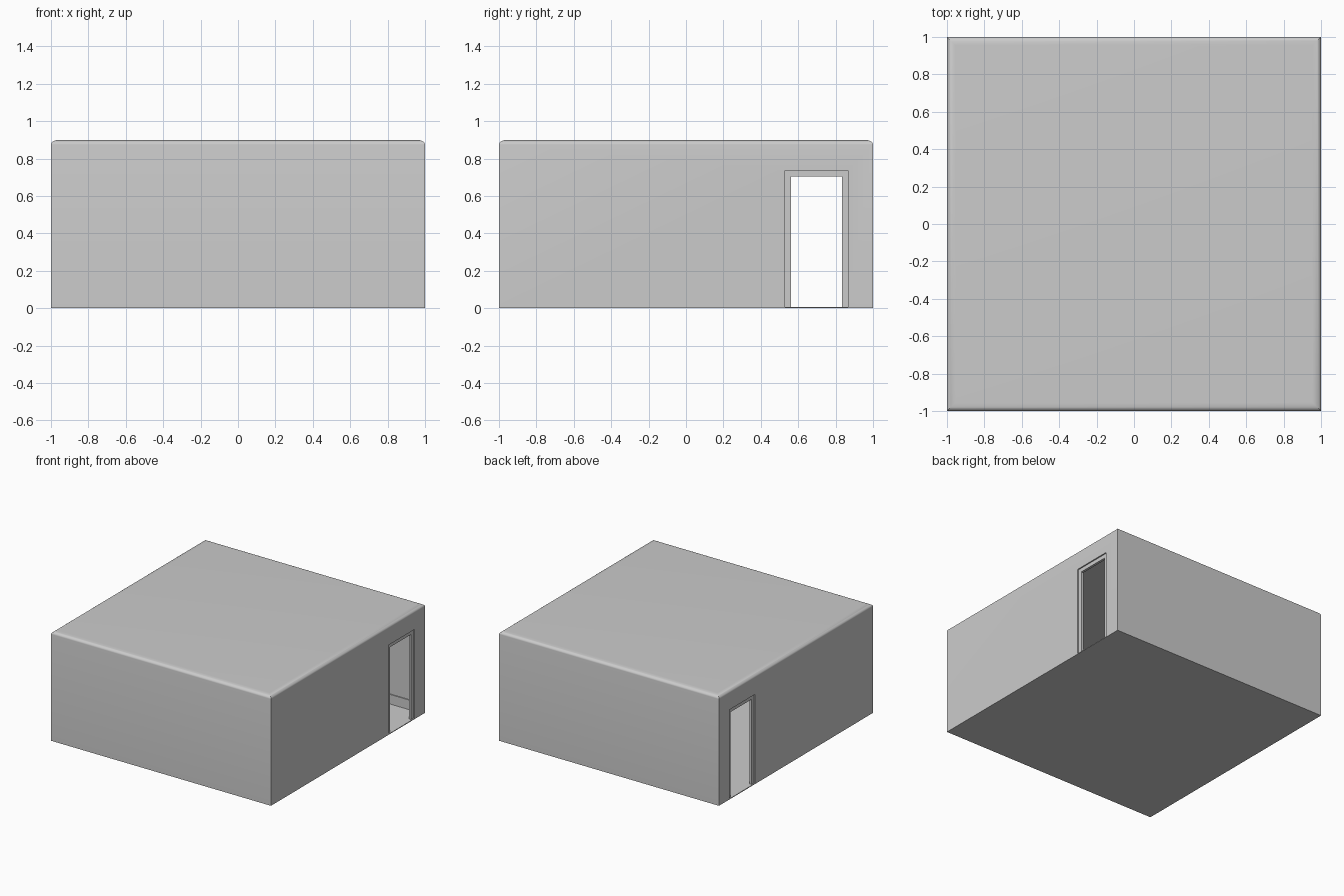
import bpy, bmesh
from math import sin, cos, pi

if "Cube" in bpy.data.objects:
    bpy.data.objects.remove(bpy.data.objects["Cube"])

WALL, FLOOR, CEIL = 0.025, 0.006, 0.875
DOOR_Y0, DOOR_Y1, DOOR_TOP = 0.53, 0.865, 0.737
TRIM = 0.032


def make_object(name, bm):
    bm.normal_update()
    mesh = bpy.data.meshes.new(name)
    bm.to_mesh(mesh)
    bm.free()
    ob = bpy.data.objects.new(name, mesh)
    bpy.context.collection.objects.link(ob)
    return ob


def add_box(bm, lo, hi):
    verts = bmesh.ops.create_cube(bm, size=1)["verts"]
    for v in verts:
        v.co = [lo[i] if v.co[i] < 0 else hi[i] for i in range(3)]
    return list({f for v in verts for f in v.link_faces})


def square(bm, r, z):
    return [bm.verts.new((x * r, y * r, z))
            for x, y in ((-1, -1), (1, -1), (1, 1), (-1, 1))]


def use_active(ob):
    bpy.ops.object.select_all(action='DESELECT')
    ob.select_set(True)
    bpy.context.view_layer.objects.active = ob


def cut(ob, cutter):
    mod = ob.modifiers.new("doorways", 'BOOLEAN')
    mod.object = cutter
    mod.operation = 'DIFFERENCE'
    mod.solver = 'EXACT'
    use_active(ob)
    bpy.ops.object.modifier_apply(modifier=mod.name)


# room shell: straight walls, softly rounded roof edge, hollow inside
bm = bmesh.new()
profile = [(1, 0)]
for i in range(9):
    a = i / 8 * pi / 2
    profile.append((0.955 + 0.045 * cos(a), 0.875 + 0.025 * sin(a)))
rings = [square(bm, r, z) for r, z in profile]
for lower, upper in zip(rings, rings[1:]):
    for i in range(4):
        j = (i + 1) % 4
        bm.faces.new((lower[i], lower[j], upper[j], upper[i]))
bm.faces.new(rings[-1])
bm.faces.new(rings[0][::-1])
inner = 1 - WALL
cavity = add_box(bm, (-inner, -inner, FLOOR), (inner, inner, CEIL))
bmesh.ops.reverse_faces(bm, faces=cavity)
room = make_object("room_shell", bm)

# one long cutter makes the two facing doorways
bm = bmesh.new()
add_box(bm, (-1.2, DOOR_Y0, FLOOR), (1.2, DOOR_Y1, DOOR_TOP))
cutter = make_object("doorway_cutter", bm)
cutter.hide_render = True
cut(room, cutter)
use_active(room)
bpy.ops.object.shade_smooth_by_angle(angle=pi / 6)

# baseboard around the inside, interrupted at the doorways
T, H = 0.008, 0.085
edge = inner - T
for name, lo, hi in (
    ("baseboard_front", (-inner, -inner), (inner, -edge)),
    ("baseboard_back", (-inner, edge), (inner, inner)),
):
    bm = bmesh.new()
    add_box(bm, (*lo, FLOOR), (*hi, H))
    make_object(name, bm)
for side, s in (("left", -1), ("right", 1)):
    x0, x1 = sorted((s * edge, s * inner))
    bm = bmesh.new()
    add_box(bm, (x0, -edge, FLOOR), (x1, DOOR_Y0, H))
    add_box(bm, (x0, DOOR_Y1, FLOOR), (x1, edge, H))
    make_object("baseboard_" + side, bm)

    # slightly recessed door frame: two jambs and a header
    x0, x1 = sorted((s * (inner - 0.005), s * 0.99))
    bm = bmesh.new()
    add_box(bm, (x0, DOOR_Y0, FLOOR), (x1, DOOR_Y0 + TRIM, DOOR_TOP))
    add_box(bm, (x0, DOOR_Y1 - TRIM, FLOOR), (x1, DOOR_Y1, DOOR_TOP))
    add_box(bm, (x0, DOOR_Y0 + TRIM, DOOR_TOP - TRIM),
            (x1, DOOR_Y1 - TRIM, DOOR_TOP))
    make_object("door_frame_" + side, bm)

bpy.data.objects.remove(cutter)
